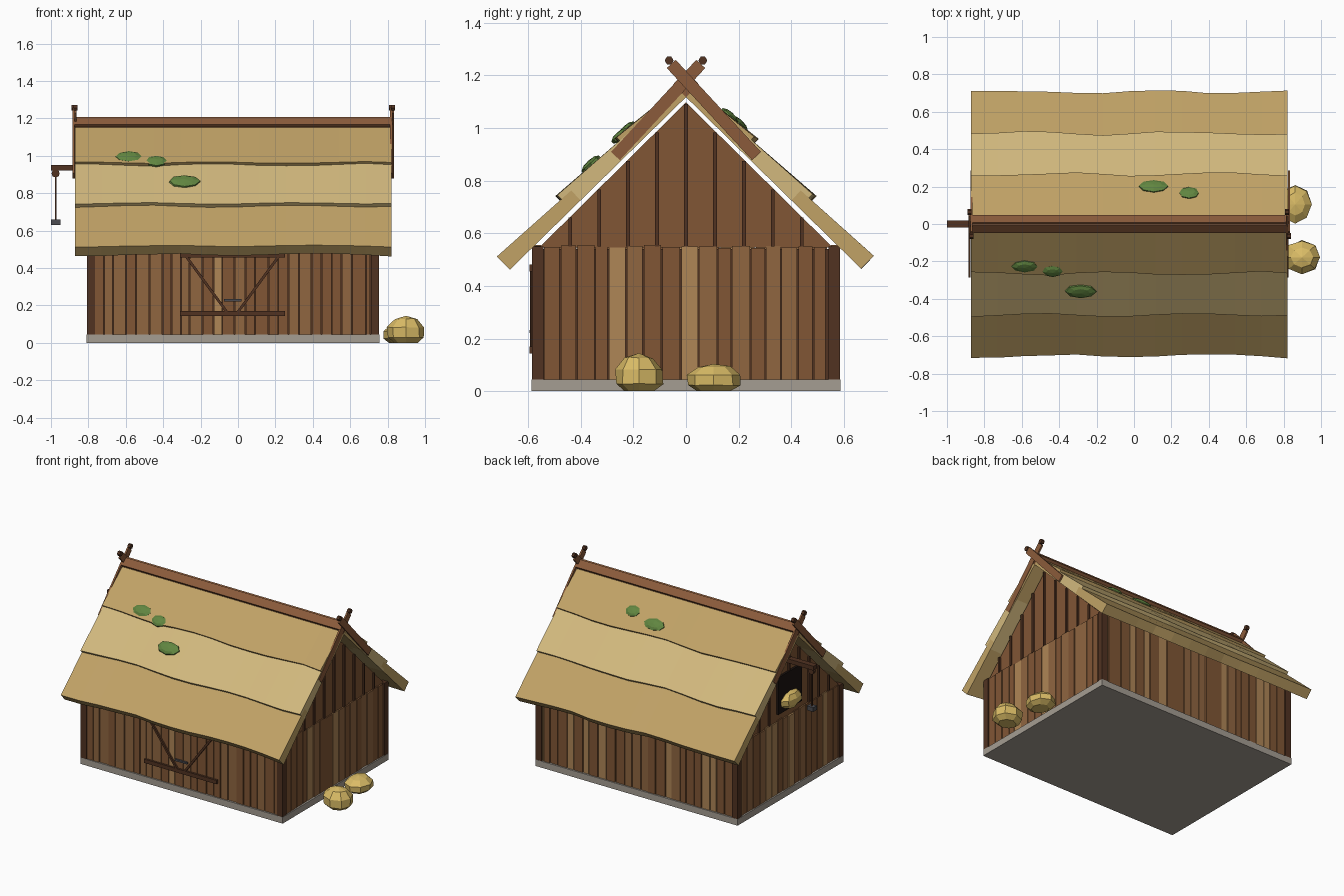
import bpy, bmesh, math, random
from mathutils import Matrix, Vector

if "Cube" in bpy.data.objects:
    bpy.data.objects.remove(bpy.data.objects["Cube"])
random.seed(4)
CX, HX, HY = -0.027, 0.778, 0.58      # house centre and half sizes
WALL0, WALL1 = 0.045, 0.55            # wall bottom and top
RIDGE, SLOPE = 1.117, 0.98            # underside of the roof


def mat(name, r, g, b):
    m = bpy.data.materials.new(name)
    m.diffuse_color = (r ** 2.2, g ** 2.2, b ** 2.2, 1)
    m.use_nodes = True
    m.node_tree.nodes["Principled BSDF"].inputs["Base Color"].default_value = m.diffuse_color
    return m


BROWN = mat("brown_wood", .50, .34, .22)
MID = mat("mid_wood", .56, .40, .26)
TAN = mat("tan_wood", .68, .52, .34)
DARK = mat("dark_wood", .32, .21, .15)
BEAM = mat("ridge_wood", .54, .36, .24)
BLACK = mat("dark_interior", .13, .10, .09)
STONE = mat("stone", .64, .61, .57)
THATCH = mat("thatch", .75, .63, .40)
THATCH2 = mat("thatch_light", .82, .72, .49)
HAY = mat("hay", .85, .73, .40)
MOSS = mat("moss", .38, .52, .26)
IRON = mat("iron", .30, .30, .32)


def finish(name, bm, *mats):
    bmesh.ops.recalc_face_normals(bm, faces=bm.faces)
    me = bpy.data.meshes.new(name)
    bm.to_mesh(me)
    bm.free()
    for m in mats:
        me.materials.append(m)
    ob = bpy.data.objects.new(name, me)
    bpy.context.collection.objects.link(ob)
    return ob


def add_box(bm, lo, hi, idx=0):
    lo, hi = Vector(lo), Vector(hi)
    M = Matrix.Translation((lo + hi) / 2) @ Matrix.Diagonal((*(hi - lo), 1))
    vs = bmesh.ops.create_cube(bm, size=1, matrix=M)["verts"]
    for f in {f for v in vs for f in v.link_faces}:
        f.material_index = idx


def box(name, lo, hi, m):
    bm = bmesh.new()
    add_box(bm, lo, hi)
    return finish(name, bm, m)


def bar(name, a, b, side, width, depth, m):
    """Rectangular bar from a to b; depth is measured along 'side'."""
    a, b, side = Vector(a), Vector(b), Vector(side)
    d = b - a
    u = d.normalized()
    R = Matrix((u, u.cross(side), side)).transposed().to_4x4()
    M = Matrix.Translation((a + b) / 2) @ R @ Matrix.Diagonal((d.length, width, depth, 1))
    bm = bmesh.new()
    bmesh.ops.create_cube(bm, size=1, matrix=M)
    return finish(name, bm, m)


def extrude_profile(name, pts, x0, x1, m):
    bm = bmesh.new()
    f = bm.faces.new([bm.verts.new((x0, y, z)) for y, z in pts])
    r = bmesh.ops.extrude_face_region(bm, geom=[f])
    bmesh.ops.translate(bm, vec=(x1 - x0, 0, 0),
                        verts=[v for v in r["geom"] if isinstance(v, bmesh.types.BMVert)])
    return finish(name, bm, m)


def blob(name, c, r, m, tilt=0, floor=None):
    """Low-poly lump, optionally cut flat at the floor."""
    bm = bmesh.new()
    bmesh.ops.create_uvsphere(bm, u_segments=8, v_segments=5, radius=1)
    for v in bm.verts:
        v.co *= random.uniform(.94, 1.03)
    M = Matrix.Translation(c) @ Matrix.Rotation(tilt, 4, 'X') @ Matrix.Diagonal((*r, 1))
    bmesh.ops.transform(bm, matrix=M, verts=bm.verts)
    if floor is not None:
        for v in bm.verts:
            v.co.z = max(v.co.z, floor)
    return finish(name, bm, m)


# Foundation and dark core seen between the planks
box("foundation", (CX - .783, -.586, 0), (CX + .783, .586, WALL0), STONE)
box("wall_core", (CX - HX + .02, -HY + .02, WALL0), (CX + HX - .02, HY - .02, WALL1 - .01), DARK)


# Plank walls
def plank_wall(name, half, plane, along_x):
    bm = bmesh.new()
    p = -half + .04
    s = 1 if plane > 0 else -1
    while p < half - .045:
        w = min(random.uniform(.045, .075), half - .04 - p)
        out = plane - s * random.uniform(0, .008)
        a, b = sorted((out, plane - s * .03))
        top = WALL1 + random.uniform(-.006, .006)
        idx = random.choice((0, 0, 1, 2))
        if along_x:
            add_box(bm, (CX + p, a, WALL0), (CX + p + w - .005, b, top), idx)
        else:
            add_box(bm, (CX + a, p, WALL0), (CX + b, p + w - .005, top), idx)
        p += w
    finish(name, bm, BROWN, MID, TAN)


plank_wall("front_planks", HX, -HY, True)
plank_wall("back_planks", HX, HY, True)
plank_wall("left_planks", HY, -HX, False)
plank_wall("right_planks", HY, HX, False)
for sx in (-1, 1):
    for sy in (-1, 1):
        x, y = CX + sx * (HX - .019), sy * (HY - .017)
        box("corner_post", (x - .022, y - .022, WALL0), (x + .022, y + .022, WALL1), DARK)

# Gables with battens
g = RIDGE - .02
for s in (-1, 1):
    half = (g - WALL1) / SLOPE
    extrude_profile("gable", [(-half, WALL1 - .005), (half, WALL1 - .005), (0, g)],
                    CX + s * (HX - .035), CX + s * (HX - .013), BROWN)
    for i in range(-4, 5):
        y = i * .11
        z0 = .86 if s < 0 and abs(i) < 2 else WALL1
        z1 = g - SLOPE * (abs(y) + .007)
        x = sorted((CX + s * (HX - .02), CX + s * (HX - .002)))
        box("gable_batten", (x[0], y - .007, z0), (x[1], y + .007, z1), DARK)

# Thatch: three overlapping wavy courses on each slope
N = Vector((SLOPE, 1)).normalized()


def thatch(name, y_low, y_high, t_low, t_high, side, m):
    bm = bmesh.new()
    rows, n = [], 12
    ph = random.uniform(0, 6)
    for i in range(n + 1):
        x = -.872 + 1.694 * i / n
        wave = .006 * math.sin(i * 1.1 + ph) + random.uniform(-.003, .003)
        row = []
        for y, t in ((y_low + wave, 0), (y_low + wave, t_low + wave * .5), (y_high, t_high), (y_high, 0)):
            z = RIDGE - SLOPE * y
            yy = max(y + N.x * t, 0) if y_high > 0 or t == t_low else y + N.x * t
            row.append(bm.verts.new((x, side * yy, z + N.y * t)))
        rows.append(row)
    for a, b in zip(rows, rows[1:]):
        for k in range(4):
            bm.faces.new((a[k], a[(k + 1) % 4], b[(k + 1) % 4], b[k]))
    bm.faces.new(rows[0])
    bm.faces.new(rows[-1])
    finish(name, bm, m)


for s, side in ((-1, "front"), (1, "back")):
    thatch(side + "_thatch_low", .660, .40, .066, .052, s, THATCH)
    thatch(side + "_thatch_mid", .433, .18, .075, .056, s, THATCH2)
    thatch(side + "_thatch_top", .212, 0, .076, .048, s, THATCH)
    # ridge boards forming an upside-down V
    bar("ridge_board", (-.873, s * .020, 1.181), (.823, s * .020, 1.181),
        Vector((0, s * .7071, .7071)), .056, .02, BEAM)
box("ridge_filler", (-.868, -.03, 1.118), (.818, .03, 1.178), BEAM)

# Crossed boards with finials at both ends
for end, x in ((-1, -.874), (1, .824)):
    for s in (-1, 1):
        xx = x + s * .005
        bar("crossed_board", (xx, s * .268, .893), (xx, -s * .056, 1.243), (1, 0, 0), .046, .012, BEAM)
        bm = bmesh.new()
        bmesh.ops.create_cone(bm, cap_ends=True, segments=6, radius1=.017, radius2=.017, depth=.022,
                              matrix=Matrix.Translation((xx, -s * .064, 1.256)) @ Matrix.Rotation(math.pi / 2, 4, 'Y'))
        finish("finial", bm, DARK)

# Barn door bars on the front
y = -HY - .007
box("door_bar_low", (-.31, y - .007, .143), (.25, y + .007, .170), DARK)
box("door_bar_high", (-.31, y - .007, .455), (.25, y + .007, .482), DARK)
for s in (-1, 1):
    bar("door_brace", (-.03 + s * .03, y, .165), (-.03 + s * .25, y, .465), (0, 1, 0), .014, .012, DARK)
box("door_latch", (-.075, y - .008, .221), (.02, y + .005, .233), IRON)

# Loft opening with hay, hoist beam, pulley, rope and weight on the left
xl = CX - HX
box("loft_opening", (xl - .002, -.13, .60), (xl + .03, .13, .86), BLACK)
blob("loft_hay", (xl - .005, 0, .665), (.055, .11, .06), HAY)
box("hoist_beam", (-1, -.02, .92), (-.74, .02, .95), DARK)
bm = bmesh.new()
bmesh.ops.create_cone(bm, cap_ends=True, segments=8, radius1=.022, radius2=.022, depth=.024,
                      matrix=Matrix.Translation((-.975, 0, .905)) @ Matrix.Rotation(math.pi / 2, 4, 'X'))
finish("pulley", bm, DARK)
box("hoist_rope", (-.979, -.004, .65), (-.971, .004, .90), DARK)
box("hoist_weight", (-.999, -.02, .63), (-.949, .02, .66), IRON)

# Hay piles beside the right wall
blob("hay_pile_large", (.898, -.178, .055), (.106, .094, .09), HAY, floor=0)
blob("hay_pile_small", (.862, .105, .042), (.092, .106, .064), HAY, floor=0)

# Moss patches on the roof
for x, yy, z, r in ((-.585, -.225, .993, .075), (-.435, -.25, .97, .06), (-.285, -.36, .862, .088),
                    (.105, .2, 1.015, .08), (.295, .165, 1.045, .056)):
    blob("moss_patch", (x, yy, z), (r, max(r * .55, .042), .018), MOSS,
         tilt=-math.copysign(math.radians(42), yy))
